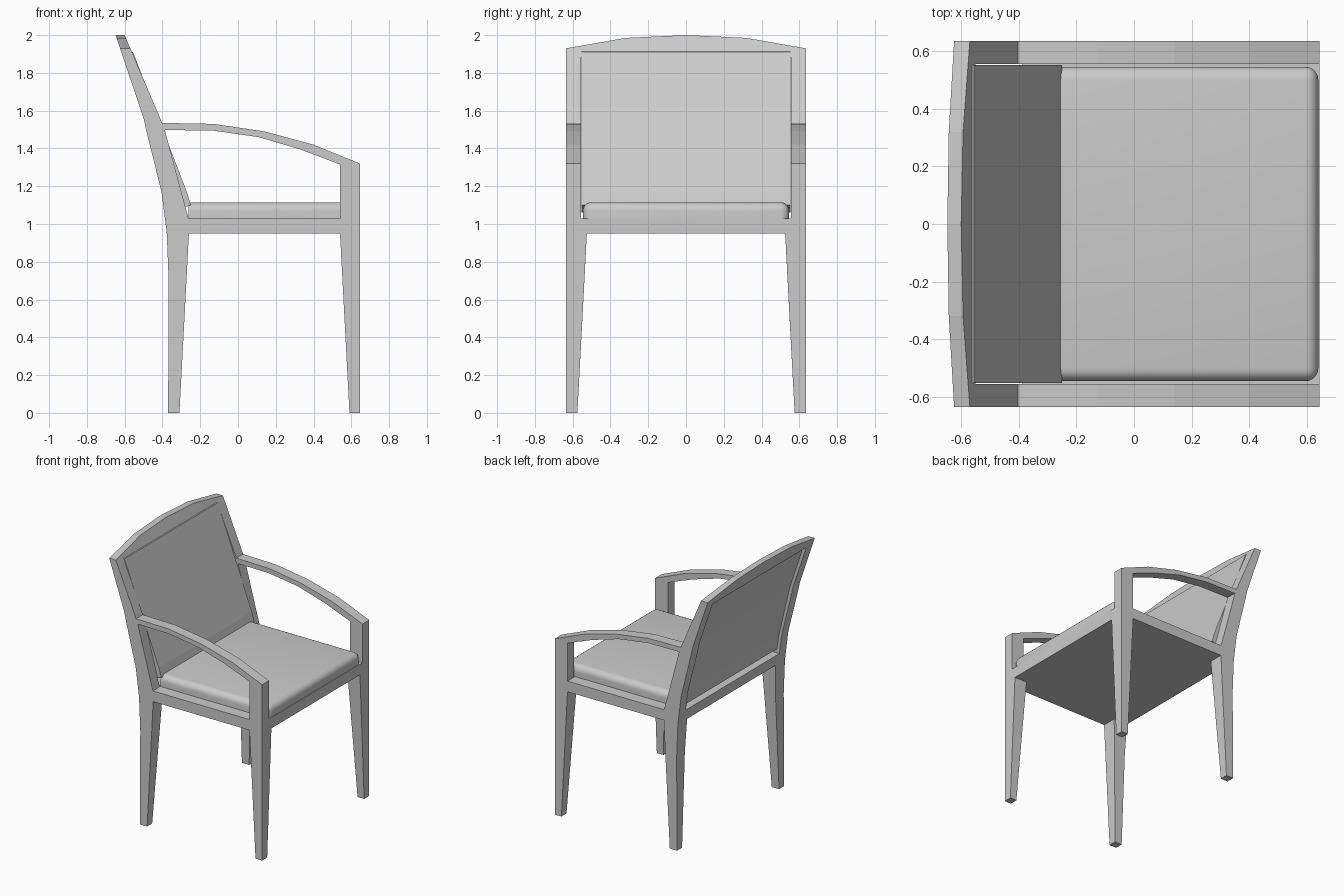
import bpy, bmesh

if "Cube" in bpy.data.objects:
    bpy.data.objects.remove(bpy.data.objects["Cube"])

W, T = 0.635, 0.555          # outer and inner y of the side frames


def finish(name, bm):
    bmesh.ops.recalc_face_normals(bm, faces=bm.faces)
    me = bpy.data.meshes.new(name)
    bm.to_mesh(me)
    bm.free()
    ob = bpy.data.objects.new(name, me)
    bpy.context.collection.objects.link(ob)
    return ob


def loft(name, sections):
    """Skin a list of 4-corner sections and cap both ends."""
    bm = bmesh.new()
    rings = [[bm.verts.new(p) for p in s] for s in sections]
    for a, b in zip(rings, rings[1:]):
        for i in range(4):
            j = (i + 1) % 4
            bm.faces.new((a[i], a[j], b[j], b[i]))
    bm.faces.new(rings[0])
    bm.faces.new(rings[-1])
    return finish(name, bm)


def strip(name, pairs, y0, y1):
    """Extrude a side-view band, given as paired (x, z) edge points, from y0 to y1."""
    return loft(name, [[(a[0], y0, a[1]), (b[0], y0, b[1]),
                        (b[0], y1, b[1]), (a[0], y1, a[1])] for a, b in pairs])


def leg(name, rows, s):
    """Rows are z, back x, front x, inner y."""
    return loft(name, [[(x0, s * yi, z), (x1, s * yi, z),
                        (x1, s * W, z), (x0, s * W, z)] for z, x0, x1, yi in rows])


def back_x(z):
    return -0.50 - 0.337 * (z - 1.56)


def front_x(z):
    return -0.57 - 0.43 * (z - 1.93)


RAIL = 1.885                 # underside of the top rail

for side, s in (("left", 1), ("right", -1)):
    # tapered legs
    leg("front_leg_" + side, [(0, 0.59, 0.645, 0.575), (0.95, 0.54, 0.645, 0.525)], s)
    leg("back_leg_" + side, [(0, -0.37, -0.31, 0.575), (0.7, -0.367, -0.273, 0.538),
                             (0.95, -0.377, -0.26, 0.525)], s)
    # raked back post
    strip("back_post_" + side, [
        ((-0.387, 1.03), (-0.262, 1.03)), ((-0.405, 1.17), (-0.30, 1.17)),
        ((-0.487, 1.50), (-0.388, 1.50)), ((-0.50, 1.56), (-0.412, 1.56)),
        ((back_x(RAIL), RAIL), (front_x(RAIL), RAIL))], s * T, s * W)
    # bent armrest running down into the front post
    strip("armrest_" + side, [
        ((-0.402, 1.535), (-0.388, 1.498)), ((-0.13, 1.53), (-0.13, 1.494)),
        ((0.14, 1.49), (0.11, 1.46)), ((0.40, 1.42), (0.33, 1.395)),
        ((0.645, 1.32), (0.54, 1.315)), ((0.645, 1.03), (0.54, 1.03))], s * T, s * W)

# seat base
strip("seat_base", [((-0.377, 0.95), (-0.387, 1.03)), ((0.645, 0.95), (0.645, 1.03))], -W, W)

# arched top rail
loft("top_rail", [[(back_x(RAIL), y, RAIL), (front_x(RAIL), y, RAIL),
                   (front_x(z), y, z), (back_x(z), y, z)]
                  for y, z in ((-W, 1.93), (-0.32, 1.985), (0, 2.0), (0.32, 1.985), (W, 1.93))])

# upholstered back panel
strip("back_panel", [
    ((-0.368, 1.06), (-0.25, 1.10)), ((-0.385, 1.17), (-0.271, 1.17)),
    ((-0.478, 1.56), (-0.421, 1.56)), ((-0.587, 1.883), (-0.545, 1.883)),
    ((-0.59, 1.925), (-0.556, 1.91))], -0.552, 0.552)

# seat cushion, rounded on the front and sides
bm = bmesh.new()
bmesh.ops.create_cube(bm, size=1)
for v in bm.verts:
    v.co = (0.64 if v.co.x > 0 else -0.262, 0.546 * (1 if v.co.y > 0 else -1),
            1.115 if v.co.z > 0 else 1.03)
edges = []
for e in bm.edges:
    a, b = e.verts[0].co, e.verts[1].co
    top = min(a.z, b.z) > 1.1 and max(a.x, b.x) > 0
    upright = abs(a.z - b.z) > 0.01 and a.x > 0
    if top or upright:
        edges.append(e)
bmesh.ops.bevel(bm, geom=edges, offset=0.045, segments=5, profile=0.5, affect='EDGES')
cushion = finish("seat_cushion", bm)
bpy.ops.object.select_all(action='DESELECT')
cushion.select_set(True)
bpy.context.view_layer.objects.active = cushion
bpy.ops.object.shade_smooth_by_angle()
